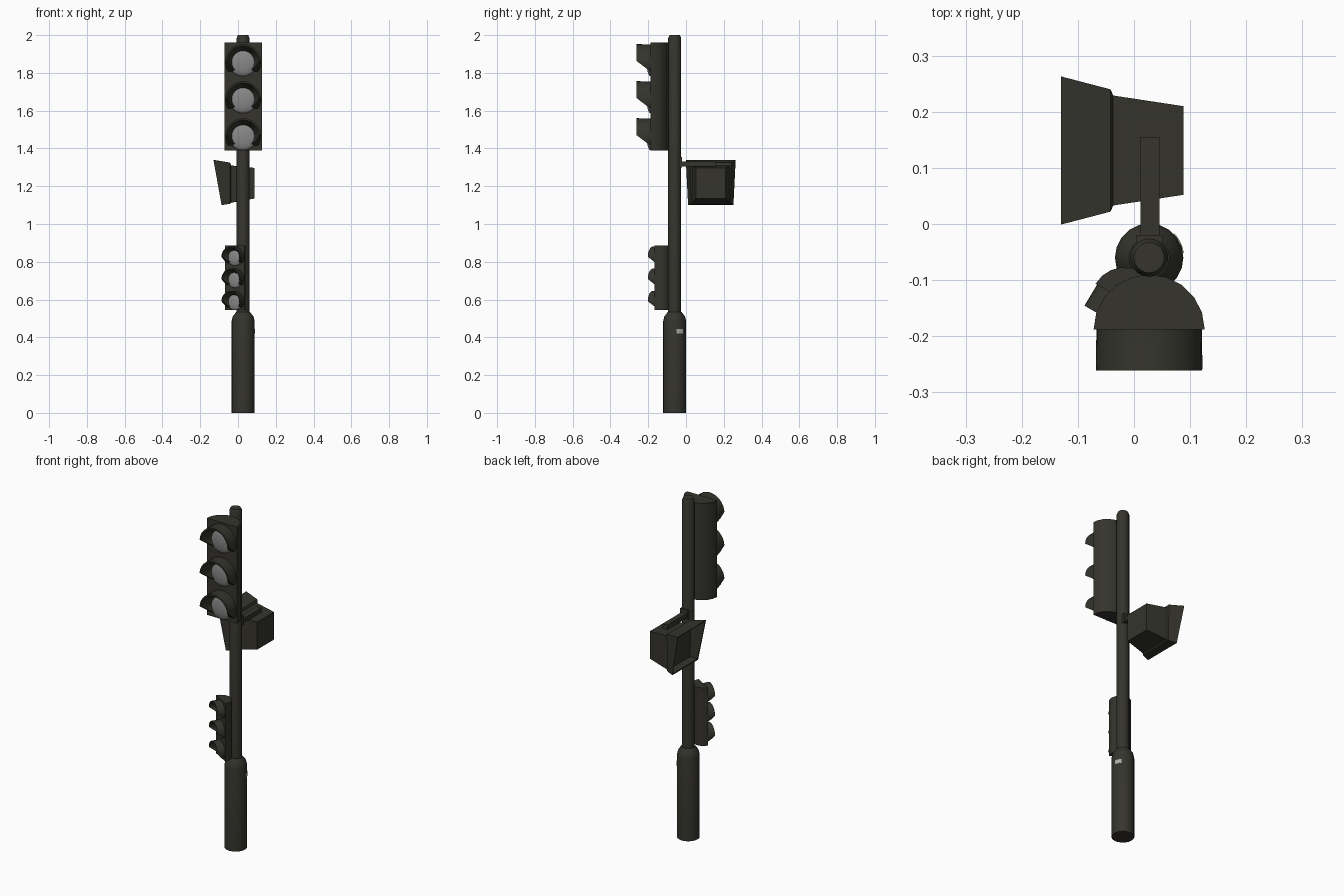
import bpy, bmesh, math
from mathutils import Matrix, Vector

cube = bpy.data.objects.get("Cube")
if cube:
    bpy.data.objects.remove(cube)

POLE = Vector((0.027, -0.06, 0))


def material(name, rgb):
    m = bpy.data.materials.new(name)
    m.use_nodes = True
    m.diffuse_color = (*rgb, 1)
    bsdf = next(n for n in m.node_tree.nodes if n.type == 'BSDF_PRINCIPLED')
    bsdf.inputs["Base Color"].default_value = (*rgb, 1)
    bsdf.inputs["Roughness"].default_value = 0.7
    return m


DARK = material("dark olive paint", (0.035, 0.034, 0.026))
LENS = material("grey lens", (0.25, 0.25, 0.25))
LABEL = material("pale label", (0.42, 0.42, 0.40))


def finish(name, bm, mat, matrix=Matrix(), angle=35):
    bmesh.ops.recalc_face_normals(bm, faces=bm.faces)
    bm.transform(matrix)
    mesh = bpy.data.meshes.new(name)
    bm.to_mesh(mesh)
    bm.free()
    mesh.materials.append(mat)
    ob = bpy.data.objects.new(name, mesh)
    bpy.context.collection.objects.link(ob)
    bpy.ops.object.select_all(action='DESELECT')
    bpy.context.view_layer.objects.active = ob
    ob.select_set(True)
    bpy.ops.object.shade_smooth_by_angle(angle=math.radians(angle))
    return ob


def loft(rings, closed=False):
    """Bridge equal-length point rings; cap the ends unless closed."""
    bm = bmesh.new()
    vs = [[bm.verts.new(p) for p in ring] for ring in rings]
    n = len(vs[0])
    pairs = list(zip(vs, vs[1:])) + ([(vs[-1], vs[0])] if closed else [])
    for a, b in pairs:
        for i in range(n):
            j = (i + 1) % n
            bm.faces.new((a[i], a[j], b[j], b[i]))
    if not closed:
        bm.faces.new(vs[0])
        bm.faces.new(vs[-1])
    return bm


def circle(r, n, fn):
    return [fn(r * math.cos(2 * math.pi * i / n), r * math.sin(2 * math.pi * i / n))
            for i in range(n)]


def post(name, profile, n=20):
    rings = [circle(r, n, lambda a, b: (a, b, z)) for r, z in profile]
    finish(name, loft(rings), DARK, Matrix.Translation(POLE))


def box(name, x, y, z):
    rings = [[(x[0], y[0], h), (x[1], y[0], h), (x[1], y[1], h), (x[0], y[1], h)] for h in z]
    finish(name, loft(rings), DARK)


# Pole and its thick base
post("pole", [(0.034, 0.5), (0.034, 1.985), (0.027, 2.0)])
post("pole_base", [(0.061, 0), (0.061, 0.485), (0.055, 0.51), (0.036, 0.535)])


def signal(prefix, z, face, scale, turn):
    """Three-lamp head facing -y, its face at the given distance from the pole axis."""
    place = (Matrix.Translation(POLE + Vector((0, 0, z)))
             @ Matrix.Rotation(math.radians(turn), 4, 'Z')
             @ Matrix.Translation((0, -face, 0)) @ Matrix.Scale(scale, 4))
    # Half-round housing with a flat front
    half = [(0.099 * math.cos(math.pi * i / 10), 0.098 * math.sin(math.pi * i / 10))
            for i in range(11)]
    finish(prefix + "_housing", loft([[(x, y, h) for x, y in half] for h in (-0.285, 0.285)]),
           DARK, place)
    for label, h in (("top", 0.182), ("middle", -0.014), ("bottom", -0.21)):
        lamp = place @ Matrix.Translation((0, 0, h))
        # Domed lens
        bm = bmesh.new()
        bmesh.ops.create_uvsphere(bm, u_segments=24, v_segments=12, radius=1)
        bm.transform(Matrix.Diagonal((0.075, 0.02, 0.075, 1)))
        finish(f"{prefix}_{label}_lens", bm, LENS, lamp, 60)
        # Funnel-shaped visor, its lower part cut away on a slope
        section = [(0.002, 0.094), (-0.073, 0.095), (-0.073, 0.086), (0.002, 0.054)]
        bm = loft([circle(r, 28, lambda a, b: (a, y, b)) for y, r in section], closed=True)
        cut = bmesh.ops.bisect_plane(bm, geom=bm.verts[:] + bm.edges[:] + bm.faces[:],
                                     plane_co=(0, -0.073, 0.005), plane_no=(0, -0.055, -0.073),
                                     clear_outer=True)
        edges = [e for e in cut["geom_cut"] if isinstance(e, bmesh.types.BMEdge)]
        bmesh.ops.holes_fill(bm, edges=edges, sides=0)
        finish(f"{prefix}_{label}_visor", bm, DARK, lamp)


signal("main_signal", 1.675, 0.128, 1.0, 0)
signal("small_signal", 0.715, 0.088, 0.6, -30)


# Side-facing hooded lamp: box body, lip, flared slanted hood and recess
def frame(xt, xb, wt, wb, zt, zb, y=0.131):
    return [(xt, y - wt, zt), (xt, y + wt, zt), (xb, y + wb, zb), (xb, y - wb, zb)]


finish("hooded_lamp", loft([
    frame(0.088, 0.088, 0.079, 0.079, 1.297, 1.135),
    frame(-0.037, -0.037, 0.098, 0.098, 1.31, 1.112),
    frame(-0.042, -0.042, 0.109, 0.105, 1.325, 1.107),
    frame(-0.13, -0.087, 0.132, 0.12, 1.34, 1.10),
    frame(-0.128, -0.086, 0.126, 0.114, 1.334, 1.107),
    frame(-0.05, -0.05, 0.102, 0.098, 1.315, 1.117),
]), DARK, angle=10)

# Arm and clamp holding the lamp
box("lamp_arm", (0.012, 0.045), (-0.03, 0.155), (1.305, 1.332))
box("lamp_clamp", (0.004, 0.052), (-0.045, -0.02), (1.30, 1.355))

# Small curved label on the base
arc = [math.radians(a) for a in (8, 20, 32, 44)]
outline = [(a, 0.42) for a in arc] + [(a, 0.445) for a in reversed(arc)]
rings = [[(r * math.cos(a), r * math.sin(a), z) for a, z in outline] for r in (0.058, 0.0625)]
bm = loft(rings)
bmesh.ops.triangulate(bm, faces=[f for f in bm.faces if len(f.verts) > 4])
finish("base_label", bm, LABEL, Matrix.Translation(POLE))
